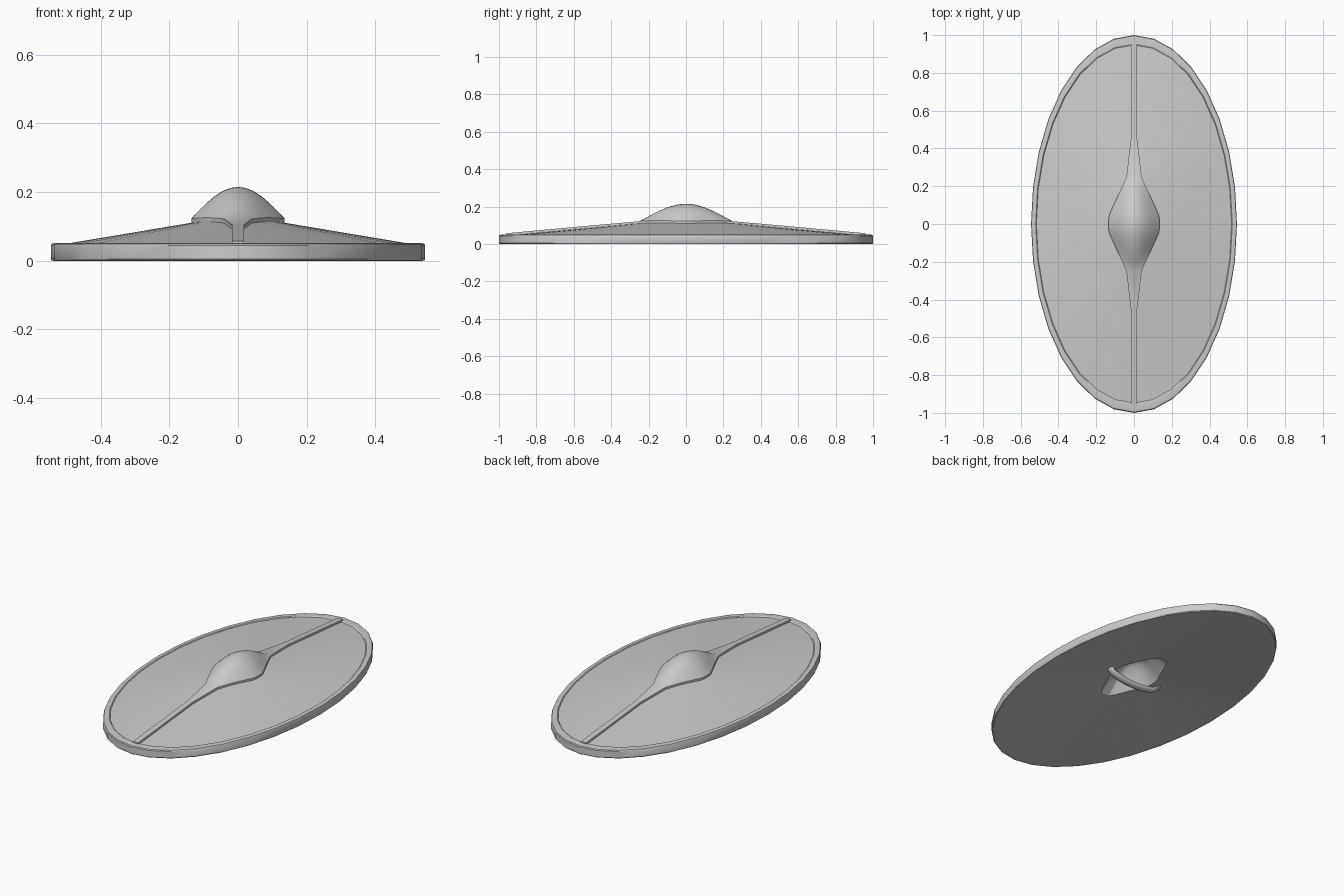
import bpy, bmesh, math

if "Cube" in bpy.data.objects:
    bpy.data.objects.remove(bpy.data.objects["Cube"])

RX, RY, SEG = 0.545, 1.0, 32


def top_z(x, y):
    return 0.042 + 0.0913 * (1 - math.hypot(x / RX, y / RY))


def under_z(x, y):
    return 0.1 * (1 - math.hypot(x / RX, y / RY))


def loft(name, rings, loop=False, caps=False, angle=30):
    """Skin closed rings of points; loop joins last ring to first."""
    bm = bmesh.new()
    vs = [[bm.verts.new(p) for p in r] for r in rings]
    n = len(rings[0])
    pairs = list(zip(vs, vs[1:])) + ([(vs[-1], vs[0])] if loop else [])
    for a, b in pairs:
        for i in range(n):
            j = (i + 1) % n
            bm.faces.new((a[i], a[j], b[j], b[i]))
    if caps:
        bm.faces.new(vs[0])
        bm.faces.new(vs[-1])
    bmesh.ops.recalc_face_normals(bm, faces=bm.faces)
    me = bpy.data.meshes.new(name)
    bm.to_mesh(me)
    bm.free()
    ob = bpy.data.objects.new(name, me)
    bpy.context.collection.objects.link(ob)
    bpy.ops.object.select_all(action='DESELECT')
    bpy.context.view_layer.objects.active = ob
    ob.select_set(True)
    bpy.ops.object.shade_smooth_by_angle(angle=math.radians(angle))
    return ob


def ellipse(k):
    return [(RX * k * math.cos(2 * math.pi * i / SEG),
             RY * k * math.sin(2 * math.pi * i / SEG)) for i in range(SEG)]


def boss_outline():
    pts = []
    for x, y in ellipse(1):
        d = math.hypot(x, y)
        c, s = abs(x) / d, abs(y) / d
        r = min(0.125 / max(c, 1e-6), 0.24 / max(s, 1e-6), 0.143 / (c + 0.45 * s))
        pts.append((x / d * r, y / d * r))
    return pts


# rim: rounded band around the oval edge
section = [(1, 0.005), (1, 0.044), (0.996, 0.049), (0.985, 0.051), (0.955, 0.051),
           (0.948, 0.047), (0.948, 0.006), (0.985, 0.0), (0.996, 0.001)]
loft("rim", [[(x, y, z) for x, y in ellipse(k)] for k, z in section], loop=True)

# board: dished panel, open on top under the boss, hollow below it
outer, inner = ellipse(0.97), boss_outline()


def between(t):
    return [(a[0] + (b[0] - a[0]) * t, a[1] + (b[1] - a[1]) * t)
            for a, b in zip(inner, outer)]


steps = [i / 6 for i in range(7)]
rings = [[(x, y, top_z(x, y)) for x, y in between(t)] for t in steps]
rings += [[(x, y, under_z(x, y)) for x, y in between(t)] for t in reversed(steps)]
for k in (0.85, 0.7, 0.55, 0.4, 0.25, 0.1):
    w = math.cos(math.pi * k / 2)
    rings.append([(x * k, y * k, under_z(x, y) * (1 - w) + 0.195 * w) for x, y in inner])
board = loft("board", rings)
bm = bmesh.new()
bm.from_mesh(board.data)
centre = [v for v in bm.verts if math.hypot(v.co.x, v.co.y) < 0.03 and v.co.z > 0.18]
bmesh.ops.pointmerge(bm, verts=centre, merge_co=(0, 0, 0.196))
bm.to_mesh(board.data)
bm.free()

# spine and boss: one strip of arched sections, mirrored front to back
# (y, half width, crest height or None where flat)
half = [(0.96, 0.017, None), (0.7, 0.017, None), (0.45, 0.017, None),
        (0.25, 0.04, None), (0.2, 0.062, 0.148), (0.15, 0.085, 0.174),
        (0.1, 0.108, 0.196), (0.05, 0.13, 0.21), (0.025, 0.135, 0.214)]
stations = half + [(0, 0.136, 0.215)] + [(-y, w, c) for y, w, c in reversed(half)]
bm = bmesh.new()
rows = []
for y, w, crest in stations:
    base = top_z(w, y)
    edge = base + 0.012
    row = [(-w, y, base - 0.012)]
    for i in range(13):
        t = -1 + i / 6
        z = edge if crest is None else edge + (crest - edge) * math.cos(math.pi * t / 2)
        row.append((w * t, y, z))
    row.append((w, y, base - 0.012))
    rows.append([bm.verts.new(p) for p in row])
for a, b in zip(rows, rows[1:]):
    for i in range(len(a) - 1):
        bm.faces.new((a[i], b[i], b[i + 1], a[i + 1]))
for end in (rows[0], rows[-1]):
    bm.faces.new(end)
bmesh.ops.recalc_face_normals(bm, faces=bm.faces)
me = bpy.data.meshes.new("spine_and_boss")
bm.to_mesh(me)
bm.free()
ob = bpy.data.objects.new("spine_and_boss", me)
bpy.context.collection.objects.link(ob)
bpy.ops.object.select_all(action='DESELECT')
bpy.context.view_layer.objects.active = ob
ob.select_set(True)
bpy.ops.object.shade_smooth_by_angle(angle=math.radians(35))

# handle: bowed grip across the hollow underneath
path = [(-0.175, 0.08), (-0.155, 0.058), (-0.12, 0.04), (-0.06, 0.028), (0, 0.025),
        (0.06, 0.028), (0.12, 0.04), (0.155, 0.058), (0.175, 0.08)]
loft("handle", [[(x, 0.022 * math.cos(a), z + 0.016 * math.sin(a))
                 for a in (2 * math.pi * i / 10 for i in range(10))]
                for x, z in path], caps=True, angle=50)
